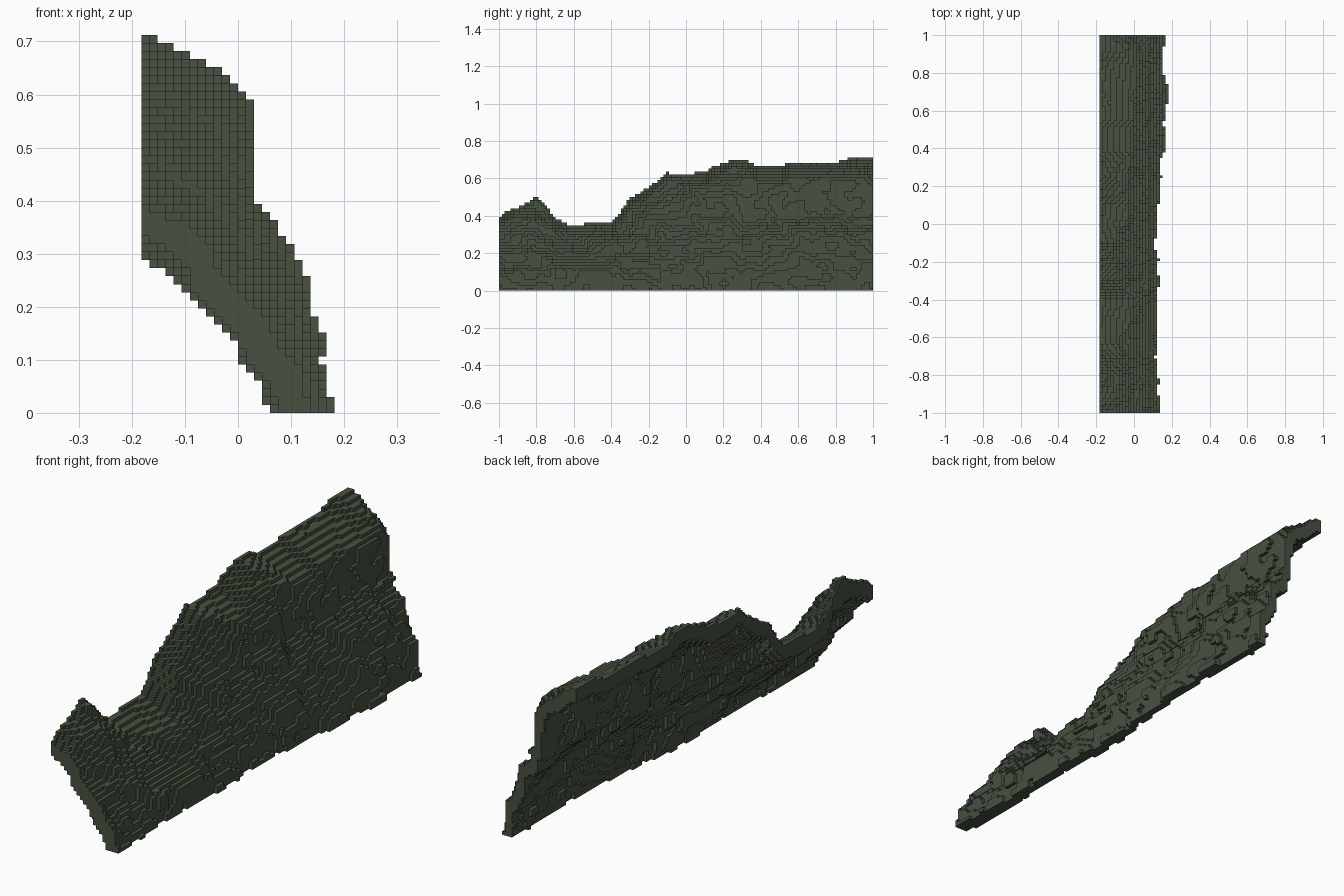
import bpy, bmesh, math
from mathutils import noise, Vector

if "Cube" in bpy.data.objects:
    bpy.data.objects.remove(bpy.data.objects["Cube"])

V = 1 / 66                      # voxel size
NX, NY, NZ = 24, 132, 47        # voxel counts

# skyline height along the length
SKY = [(-1, .395), (-.95, .43), (-.87, .455), (-.8, .5), (-.75, .46), (-.7, .385), (-.63, .35),
       (-.5, .36), (-.4, .37), (-.35, .42), (-.3, .49), (-.2, .55), (-.1, .63), (0, .622),
       (.1, .635), (.15, .665), (.25, .7), (.33, .69), (.39, .663), (.5, .66), (.56, .685),
       (.8, .685), (.9, .713), (1, .72)]

# cliff face profiles (x at z = 0, .1, .2 ...) at stations along the length
FACE = [(-1, (.13, .10, .015, -.05, -.12, -.17, -.18, -.18)),
        (-.82, (.12, .10, .05, -.01, -.07, -.16, -.18, -.18)),
        (-.6, (.115, .10, .03, -.06, -.14, -.17, -.18, -.18)),
        (-.2, (.13, .11, .07, .01, -.03, -.09, -.15, -.18)),
        (0, (.13, .115, .08, .04, 0, -.02, -.06, -.15)),
        (.65, (.165, .15, .125, .09, .02, .03, .02, -.10)),
        (1, (.168, .145, .105, .10, .02, .02, -.01, -.12))]


def lerp_table(table, t):
    for (a, va), (b, vb) in zip(table, table[1:]):
        if t <= b:
            f = max(0, (t - a) / (b - a))
            return va + (vb - va) * f
    return table[-1][1]


def face_x(y, z):
    tables = [(ys, lerp_table([(i * .1, v) for i, v in enumerate(p)], z)) for ys, p in FACE]
    return lerp_table(tables, y)


def front(y, z):
    """Outer surface: rocky, ledged face, rounded off towards the skyline."""
    n = noise.noise(Vector((1.3, y * 5 + z * 4, z * 6)))
    ledge = z + .018 * math.sin(z * 42 + 7 * n + y * 3)
    rough = .026 * n + .016 * noise.noise(Vector((7.1, y * 14, z * 11)))
    x = min(face_x(y, max(0, ledge)) + rough, .166)
    top = lerp_table(SKY, y)
    cap = -.182 + 2.1 * (top - z) + .02 * noise.noise(Vector((3.7, y * 12, z * 9)))
    return min(x, cap) if z < top + V else -1


# fill the voxel shell
solid = set()
for j in range(NY):
    y = (j + .5) * V - 1
    thick = lerp_table([(-1, .05), (-.6, .044), (0, .036), (1, .034)], y)
    for k in range(NZ):
        z = (k + .5) * V
        xf = front(y, z)
        if z < lerp_table(SKY, y):
            xf = max(xf, -.172)
        xb = min(front(y, z + .042) - thick, xf - .03)
        for i in range(NX):
            x = (i + .5 - NX / 2) * V
            if xb < x <= xf:
                solid.add((i, j, k))

# small toe at the foot of the cliff
for j in range(108, 115):
    for k in range(2):
        for i in range(20, NX):
            solid.add((i, j, k))

# skin the visible voxel sides
SIDES = {(1, 0, 0): ((1, 0, 0), (1, 1, 0), (1, 1, 1), (1, 0, 1)),
         (-1, 0, 0): ((0, 0, 0), (0, 0, 1), (0, 1, 1), (0, 1, 0)),
         (0, 1, 0): ((0, 1, 0), (0, 1, 1), (1, 1, 1), (1, 1, 0)),
         (0, -1, 0): ((0, 0, 0), (1, 0, 0), (1, 0, 1), (0, 0, 1)),
         (0, 0, 1): ((0, 0, 1), (1, 0, 1), (1, 1, 1), (0, 1, 1)),
         (0, 0, -1): ((0, 0, 0), (0, 1, 0), (1, 1, 0), (1, 0, 0))}
bm = bmesh.new()
verts = {}


def corner(p):
    if p not in verts:
        verts[p] = bm.verts.new(((p[0] - NX / 2) * V, p[1] * V - 1, p[2] * V))
    return verts[p]


for c in sorted(solid):
    for d, quad in SIDES.items():
        if tuple(a + b for a, b in zip(c, d)) not in solid:
            bm.faces.new([corner(tuple(a + b for a, b in zip(c, q))) for q in quad])

mesh = bpy.data.meshes.new("cliff_wall")
bm.to_mesh(mesh)
bm.free()
cliff = bpy.data.objects.new("cliff_wall", mesh)
bpy.context.collection.objects.link(cliff)

mat = bpy.data.materials.new("dark moss green")
mat.diffuse_color = (.061, .082, .052, 1)
mat.use_nodes = True
mat.node_tree.nodes["Principled BSDF"].inputs["Base Color"].default_value = mat.diffuse_color
mesh.materials.append(mat)
